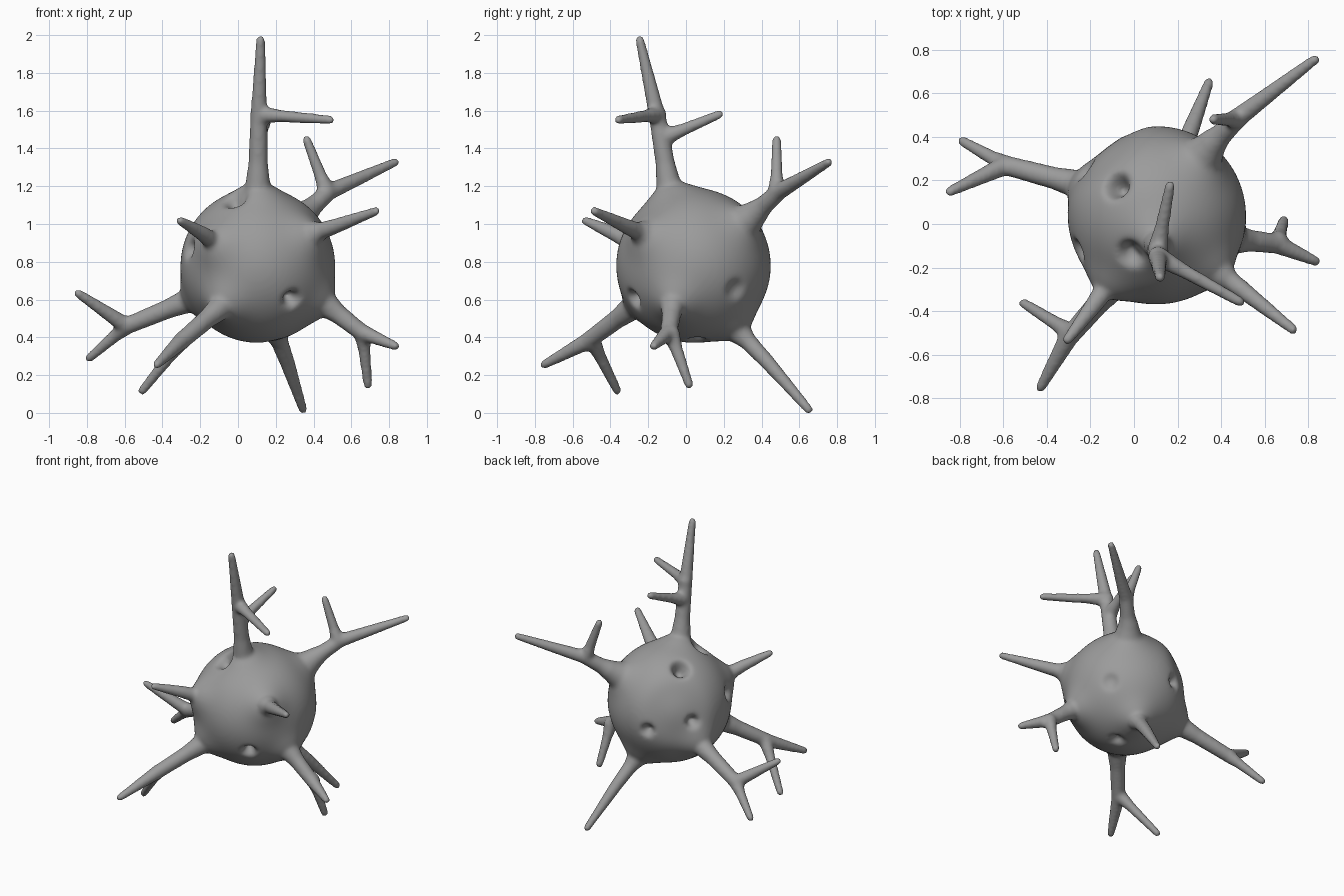
import bpy
import bmesh
import math
from mathutils import Vector

cube = bpy.data.objects.get("Cube")
if cube:
    bpy.data.objects.remove(cube, do_unlink=True)

CENTRE = Vector((0.105, 0.04, 0.78))
RADIUS = 0.409

# Each limb: root on the body, bend, tip, then (start, tip) of its side branches
limbs = {
    "top": ((0.105, -0.09, 1.2), (0.11, -0.15, 1.56), (0.12, -0.25, 2.0),
            [((0.11, -0.15, 1.58), (0.51, -0.37, 1.55)),
             ((0.11, -0.11, 1.46), (0.17, 0.2, 1.59))]),
    "back_left": ((0.36, 0.37, 1.06), (0.48, 0.49, 1.17), (0.85, 0.77, 1.335),
                  [((0.47, 0.48, 1.17), (0.355, 0.48, 1.47))]),
    "front_left": ((0.4, -0.23, 0.95), (0.52, -0.32, 0.99), (0.75, -0.5, 1.075), []),
    "front_right": ((-0.12, -0.28, 0.9), (-0.19, -0.38, 0.95), (-0.32, -0.55, 1.025), []),
    "right": ((-0.25, 0.18, 0.6), (-0.59, 0.27, 0.46), (-0.865, 0.14, 0.645),
              [((-0.59, 0.27, 0.46), (-0.805, 0.39, 0.275))]),
    "low_front": ((-0.09, -0.28, 0.56), (-0.3, -0.52, 0.38), (-0.44, -0.77, 0.245),
                  [((-0.29, -0.5, 0.39), (-0.52, -0.355, 0.1))]),
    "low_back": ((0.2, 0.28, 0.43), (0.26, 0.43, 0.27), (0.35, 0.665, 0.0), []),
    "low_left": ((0.47, -0.07, 0.57), (0.65, -0.09, 0.43), (0.855, -0.18, 0.345),
                 [((0.66, -0.08, 0.42), (0.69, 0.025, 0.125))]),
}

# Dents: direction from the body centre, depth, angular width
dents = [
    ((-0.19, 0.14, 0.34), 0.1, 0.13),
    ((-0.11, -0.17, 0.34), 0.07, 0.14),
    ((0.19, -0.34, -0.19), 0.08, 0.1),
    ((-0.1, 0.42, -0.05), 0.05, 0.1),
    ((-0.34, 0.21, 0.01), 0.06, 0.1),
    ((-0.36, -0.16, 0.09), 0.05, 0.11),
    ((0.09, 0.02, -0.4), 0.04, 0.1),
    ((0.33, 0.23, -0.13), 0.025, 0.12),
    ((-0.25, 0.28, 0.08), 0.025, 0.5),
]

bm = bmesh.new()


def ball(centre, radius):
    made = bmesh.ops.create_icosphere(bm, subdivisions=3, radius=radius)
    bmesh.ops.translate(bm, verts=made["verts"], vec=centre)


def taper(a, b, ra, rb):
    """Closed tapered rod with rounded ends."""
    axis = b - a
    turn = axis.to_track_quat("Z", "Y").to_matrix().to_4x4()
    turn.translation = (a + b) / 2
    bmesh.ops.create_cone(bm, cap_ends=True, segments=20, radius1=ra,
                          radius2=rb, depth=axis.length, matrix=turn)
    ball(a, ra)
    ball(b, rb)


# Body: sphere swelling towards each limb root, with dents pushed in
made = bmesh.ops.create_icosphere(bm, subdivisions=6, radius=1)
roots = [(Vector(limb[0]) - CENTRE).normalized() for limb in limbs.values()]
holes = [(Vector(d).normalized(), depth, width) for d, depth, width in dents]
for v in made["verts"]:
    d = v.co.normalized()
    r = RADIUS
    for root in roots:
        r += 0.055 * math.exp(-(d.angle(root) / 0.27) ** 2)
    for hole, depth, width in holes:
        r -= depth * math.exp(-(d.angle(hole) / width) ** 4)
    v.co = CENTRE + d * r

# Limbs and side branches
TIP = 0.025
for root, bend, tip, branches in limbs.values():
    root, bend, tip = Vector(root), Vector(bend), Vector(tip)
    inner = root.lerp(CENTRE, 0.25)
    neck = root.lerp(bend, 0.35)
    thick = 0.046 if branches else 0.041
    taper(inner, root, 0.11, 0.068)
    taper(root, neck, 0.068, thick + 0.006)
    taper(neck, bend, thick + 0.006, thick)
    end = tip - (tip - bend).normalized() * TIP
    taper(bend, end, thick, TIP)
    for start, stop in branches:
        start, stop = Vector(start), Vector(stop)
        flare = start.lerp(stop, 0.3)
        stop -= (stop - start).normalized() * TIP
        taper(start, flare, 0.048, 0.034)
        taper(flare, stop, 0.034, TIP)

mesh = bpy.data.meshes.new("spiky_cell")
bm.to_mesh(mesh)
bm.free()
cell = bpy.data.objects.new("spiky_cell", mesh)
bpy.context.collection.objects.link(cell)

# One plain grey
grey = bpy.data.materials.new("plain_grey")
grey.use_nodes = True
colour = (0.33, 0.33, 0.33, 1)
grey.diffuse_color = colour
grey.node_tree.nodes["Principled BSDF"].inputs["Base Color"].default_value = colour
mesh.materials.append(grey)

# Fuse everything into one skin and soften the joins
fuse = cell.modifiers.new("fuse", "REMESH")
fuse.mode = "VOXEL"
fuse.voxel_size = 0.012
fuse.use_smooth_shade = True
soften = cell.modifiers.new("soften", "SMOOTH")
soften.factor = 0.5
soften.iterations = 12
mesh.shade_smooth()
